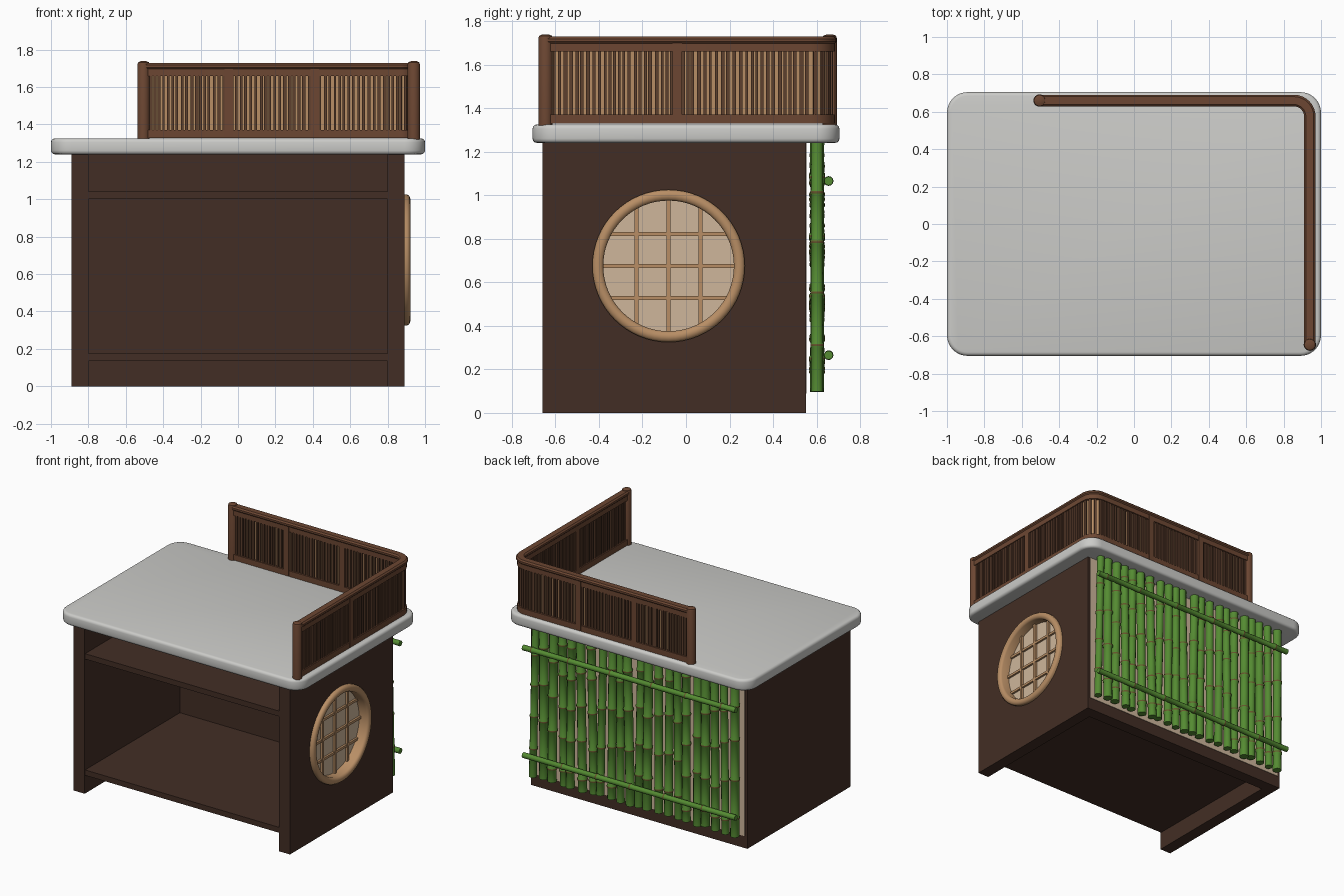
import bpy, bmesh, math, random
from mathutils import Vector, Matrix

random.seed(7)
if "Cube" in bpy.data.objects:
    bpy.data.objects.remove(bpy.data.objects["Cube"])


def material(name, rgb):
    m = bpy.data.materials.new(name)
    m.use_nodes = True
    m.diffuse_color = (*rgb, 1)
    m.node_tree.nodes["Principled BSDF"].inputs["Base Color"].default_value = (*rgb, 1)
    return m


DARK = material("dark wood", (0.055, 0.027, 0.018))
RAIL = material("rail wood", (0.15, 0.062, 0.032))
SLAT = material("slat wood", (0.11, 0.05, 0.027))
TAN = material("tan wood", (0.48, 0.27, 0.13))
PAPER = material("cream paper", (0.62, 0.47, 0.33))
STONE = material("grey stone", (0.6, 0.6, 0.58))
GREEN = material("bamboo green", (0.09, 0.26, 0.032))
NODE = material("bamboo node brown", (0.13, 0.09, 0.025))


def finish(name, bm, mats, smooth=False):
    bmesh.ops.recalc_face_normals(bm, faces=bm.faces)
    me = bpy.data.meshes.new(name)
    bm.to_mesh(me)
    bm.free()
    for m in mats:
        me.materials.append(m)
    ob = bpy.data.objects.new(name, me)
    bpy.context.collection.objects.link(ob)
    bpy.ops.object.select_all(action="DESELECT")
    ob.select_set(True)
    bpy.context.view_layer.objects.active = ob
    if smooth:
        bpy.ops.object.shade_smooth_by_angle(angle=math.radians(40))
    return ob


def add_box(bm, lo, hi, turn=0):
    lo, hi = Vector(lo), Vector(hi)
    bmesh.ops.create_cube(bm, size=1, matrix=Matrix.Translation((lo + hi) / 2)
                          @ Matrix.Rotation(turn, 4, "Z") @ Matrix.Diagonal((*(hi - lo), 1)))


def box(name, lo, hi, mat):
    bm = bmesh.new()
    add_box(bm, lo, hi)
    return finish(name, bm, [mat])


def skin(bm, rings, closed=False, mats=None):
    """Join rings of points with quads, capping the ends unless closed."""
    vs = [[bm.verts.new(p) for p in r] for r in rings]
    n = len(vs[0])
    for i in range(len(vs) if closed else len(vs) - 1):
        a, b = vs[i], vs[(i + 1) % len(vs)]
        for j in range(n):
            f = bm.faces.new((a[j], a[(j + 1) % n], b[(j + 1) % n], b[j]))
            f.material_index = mats[i] if mats else 0
    if not closed:
        bm.faces.new(vs[0])
        bm.faces.new(vs[-1])


# Cabinet: two sides, back, two shelves
W, FRONT, BACK, H = 0.89, -0.66, 0.55, 1.245
T = 0.09
box("right_side_panel", (-W, FRONT, 0), (-W + T, BACK, H), DARK)
left = box("left_side_panel", (W - T, FRONT, 0), (W, BACK, H), DARK)
box("back_panel", (-W + T, BACK - T, 0), (W - T, BACK, H), DARK)
box("lower_shelf", (-W + T, FRONT + 0.005, 0.135), (W - T, BACK - T, 0.175), DARK)
box("upper_shelf", (-W + T, FRONT + 0.005, 1.0), (W - T, BACK - T, 1.04), DARK)
box("back_backing_sheet", (-0.87, BACK - 0.002, 0.09), (0.87, BACK + 0.004, H), PAPER)

# Round window through the left side
WY, WZ = -0.08, 0.675
TO_X = Matrix.Translation((0, WY, WZ)) @ Matrix.Rotation(math.pi / 2, 4, "Y")


def disc(name, r, x0, x1, mat):
    bm = bmesh.new()
    bmesh.ops.create_cone(bm, cap_ends=True, segments=64, radius1=r, radius2=r, depth=x1 - x0,
                          matrix=Matrix.Translation(((x0 + x1) / 2, 0, 0)) @ TO_X)
    return finish(name, bm, [mat], True)


cutter = disc("window_cutter", 0.325, 0.7, 1.0, DARK)
cutter.hide_render = True
cut = left.modifiers.new("window_hole", "BOOLEAN")
cut.object, cut.operation, cut.solver = cutter, "DIFFERENCE", "EXACT"
bpy.context.view_layer.objects.active = left
bpy.ops.object.modifier_apply(modifier=cut.name)
bpy.data.objects.remove(cutter)

disc("window_pane", 0.31, 0.835, 0.843, PAPER)
bm = bmesh.new()
profile = [(0.30, 0.80), (0.30, 0.905), (0.308, 0.917), (0.325, 0.922),
           (0.342, 0.917), (0.35, 0.905), (0.35, 0.885), (0.327, 0.885), (0.327, 0.80)]
skin(bm, [[(x, WY + r * math.cos(a), WZ + r * math.sin(a)) for r, x in profile]
          for a in (math.tau * i / 64 for i in range(64))], closed=True)
finish("window_frame", bm, [TAN], True)
bm = bmesh.new()
for d in (-0.147, 0, 0.147):
    h, b = math.sqrt(0.305 ** 2 - d * d), 0.009
    add_box(bm, (0.84, WY + d - b, WZ - h), (0.862, WY + d + b, WZ + h))
    add_box(bm, (0.84, WY - h, WZ + d - b), (0.858, WY + h, WZ + d + b))
finish("window_lattice", bm, [TAN])

# Counter top with rounded corners and softened edges
bm = bmesh.new()
add_box(bm, (-1, -0.705, 1.24), (1, 0.705, 1.325))
bmesh.ops.bevel(bm, geom=[e for e in bm.edges if abs(e.verts[0].co.z - e.verts[1].co.z) > 0.01],
                offset=0.11, segments=8, affect="EDGES", profile=0.5)
rim = [e for e in bm.edges if abs(e.verts[0].co.z - e.verts[1].co.z) < 0.001]
bmesh.ops.bevel(bm, geom=rim, offset=0.02, segments=3, affect="EDGES", profile=0.5)
finish("counter_top", bm, [STONE], True)

# Railing path: along the back, round the corner, along the left side
RX, RY, R = 0.94, 0.66, 0.085
X0, Y0 = -0.505, -0.645
path = [(Vector((X0, RY, 0)), math.pi / 2)]
for i in range(9):
    a = math.pi / 2 * (1 - i / 8)
    path.append((Vector((RX - R + R * math.cos(a), RY - R + R * math.sin(a), 0)), a))
path.append((Vector((RX, Y0, 0)), 0))


def sweep(name, width, z0, z1, mat, c=0.0):
    w = width / 2
    section = [(-w, z0 + c), (-w + c, z0), (w - c, z0), (w, z0 + c),
               (w, z1 - c), (w - c, z1), (-w + c, z1), (-w, z1 - c)]
    if not c:
        section = section[::2]
        section = [(-w, z0), (w, z0), (w, z1), (-w, z1)]
    bm = bmesh.new()
    skin(bm, [[p + Vector((u * math.cos(a), u * math.sin(a), z)) for u, z in section]
              for p, a in path])
    finish(name, bm, [mat], True)


sweep("top_rail", 0.062, 1.695, 1.728, RAIL, 0.01)
sweep("upper_rail", 0.046, 1.66, 1.698, RAIL)
sweep("lower_rail", 0.046, 1.328, 1.37, RAIL)
sweep("rail_inner_sheet", 0.008, 1.36, 1.67, TAN)

# Slats spaced slightly unevenly along the path
bm = bmesh.new()


def slat(x, y, turn):
    w = random.uniform(0.006, 0.009)
    add_box(bm, (x - w, y - 0.016, 1.36), (x + w, y + 0.016, 1.67), turn)


for start, end, along_x in ((X0 + 0.04, RX - R, True), (Y0 + 0.04, RY - R, False)):
    s = start
    while s < end:
        slat(*((s, RY, 0) if along_x else (RX, s, math.pi / 2)))
        s += random.uniform(0.02, 0.031)
for p, a in path[2:-1:2]:
    slat(p.x, p.y, a - math.pi / 2)
finish("rail_slats", bm, [SLAT])

for x in (-0.05, 0.41):
    box("back_rail_divider", (x - 0.022, RY - 0.024, 1.33), (x + 0.022, RY + 0.024, 1.70), RAIL)
box("side_rail_divider", (RX - 0.024, -0.062, 1.33), (RX + 0.024, -0.018, 1.70), RAIL)

# Round end posts with domed tops
for name, x, y in (("back_end_post", X0, RY), ("side_end_post", RX, Y0)):
    bm = bmesh.new()
    skin(bm, [[(x + r * math.cos(k * math.tau / 24), y + r * math.sin(k * math.tau / 24), z)
               for k in range(24)]
              for r, z in ((0.033, 1.32), (0.033, 1.72), (0.029, 1.732), (0.015, 1.738))])
    finish(name, bm, [RAIL], True)


# Bamboo canes with swollen nodes
def cane(bm, a, b, r, gap):
    a, b = Vector(a), Vector(b)
    length = (b - a).length
    turn = (b - a).to_track_quat("Z", "Y")
    stations, t = [(0, r, 0)], random.uniform(0.08, gap)
    while t < length - 0.04:
        stations += [(t - 0.014, r * 0.95, 0), (t - 0.005, r * 1.12, 1),
                     (t + 0.005, r * 1.12, 0), (t + 0.014, r * 0.95, 0)]
        t += gap * random.uniform(0.85, 1.15)
    stations.append((length, r, 0))
    skin(bm, [[a + turn @ Vector((q * math.cos(k * math.tau / 12), q * math.sin(k * math.tau / 12), d))
               for k in range(12)] for d, q, _ in stations], mats=[s[2] for s in stations])


bm = bmesh.new()
COUNT = 22
for i in range(COUNT):
    x = -0.83 + 1.66 * i / (COUNT - 1) + random.uniform(-0.012, 0.012)
    lean = random.uniform(-0.014, 0.014)
    cane(bm, (x - lean, 0.602, random.uniform(0.095, 0.115)), (x + lean, 0.602, 1.242),
         random.uniform(0.027, 0.033), 0.26)
finish("bamboo_canes", bm, [GREEN, NODE], True)
bm = bmesh.new()
for z in (0.265, 1.065):
    cane(bm, (-0.87, 0.655, z), (0.88, 0.655, z), 0.02, 0.3)
finish("bamboo_crossbars", bm, [GREEN, NODE], True)
